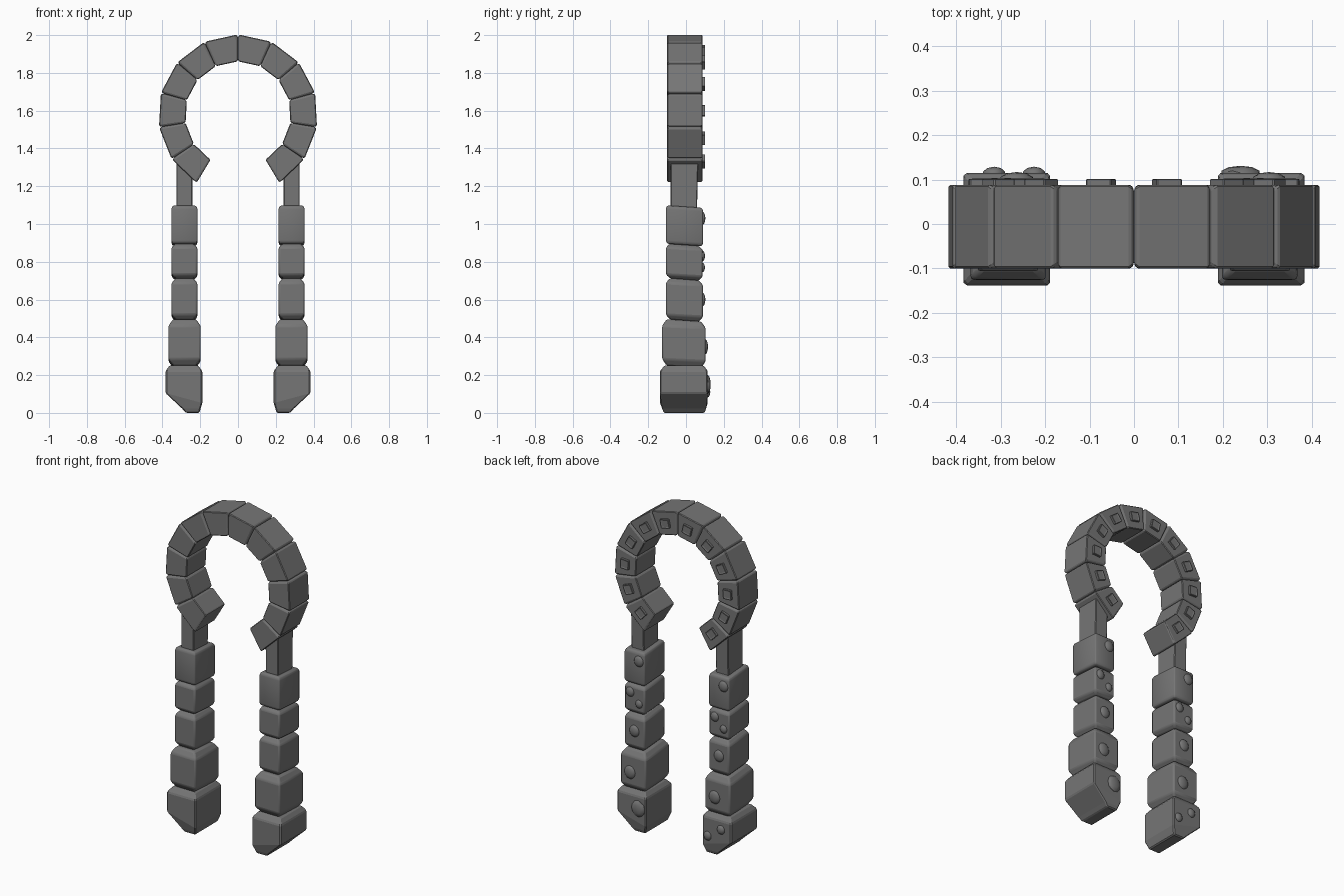
import bpy, bmesh, math
from mathutils import Matrix, Vector

cube = bpy.data.objects.get("Cube")
if cube:
    bpy.data.objects.remove(cube, do_unlink=True)

GREY = (0.18, 0.18, 0.18, 1)
stone = bpy.data.materials.new("grey_stone")
stone.use_nodes = True
stone.diffuse_color = GREY
stone.node_tree.nodes["Principled BSDF"].inputs["Base Color"].default_value = GREY


def finish(name, bm, bevel=0, segments=1):
    bmesh.ops.recalc_face_normals(bm, faces=bm.faces)
    mesh = bpy.data.meshes.new(name)
    bm.to_mesh(mesh)
    bm.free()
    mesh.materials.append(stone)
    ob = bpy.data.objects.new(name, mesh)
    bpy.context.collection.objects.link(ob)
    if bevel:
        mod = ob.modifiers.new("worn_edges", 'BEVEL')
        mod.width, mod.segments = bevel, segments
        mod.limit_method, mod.angle_limit = 'ANGLE', math.radians(25)
    return ob


def smooth(ob, degrees):
    bpy.ops.object.select_all(action='DESELECT')
    ob.select_set(True)
    bpy.context.view_layer.objects.active = ob
    bpy.ops.object.shade_smooth_by_angle(angle=math.radians(degrees))


def loft(name, rings, bevel=0, segments=1):
    """Skin a stack of four-cornered rings and cap both ends."""
    bm = bmesh.new()
    loops = [[bm.verts.new(p) for p in ring] for ring in rings]
    for low, high in zip(loops, loops[1:]):
        for i in range(4):
            j = (i + 1) % 4
            bm.faces.new((low[i], low[j], high[j], high[i]))
    bm.faces.new(loops[0])
    bm.faces.new(loops[-1])
    return finish(name, bm, bevel, segments)


def rect(side, x0, x1, y0, y1, z):
    return [(side * x, y, z) for x, y in ((x0, y0), (x1, y0), (x1, y1), (x0, y1))]


# Arch: wedge blocks around a ring
CENTRE, INNER, OUTER = 1.58, 0.28, 0.422
STEP = math.radians(24.8)
FRONT, BACK = -0.10, 0.088


def polar(side, r, a, y):
    return (side * r * math.sin(a), y, CENTRE + r * math.cos(a))


def arch_block(side, n):
    a0, a1, chamfer = n * STEP, (n + 1) * STEP, 0.02

    def ring(a, inset):
        r0, r1 = INNER + inset, OUTER - inset
        return [polar(side, r0, a, FRONT + inset), polar(side, r1, a, FRONT + inset),
                polar(side, r1, a, BACK - inset), polar(side, r0, a, BACK - inset)]

    rings = [ring(a0, 0.011), ring(a0 + chamfer, 0),
             ring(a1 - chamfer, 0), ring(a1, 0.005 if n == 5 else 0.011)]
    return loft("arch_block", rings, 0.004)


def arch_stud(side, n):
    """Square plate with a recessed centre on the back of a block."""
    bm = bmesh.new()
    bmesh.ops.create_cube(bm, size=1)
    bmesh.ops.scale(bm, vec=(0.058, 0.030, 0.054), verts=bm.verts)
    back = [f for f in bm.faces if f.normal.y > 0.9]
    bmesh.ops.inset_region(bm, faces=back, thickness=0.009)
    bmesh.ops.translate(bm, vec=(0, -0.005, 0), verts=back[0].verts)
    a = (n + 0.5) * STEP
    place = (Matrix.Translation(polar(side, 0.345, a, BACK))
             @ Matrix.Rotation(side * a, 4, 'Y'))
    bmesh.ops.transform(bm, matrix=place, verts=bm.verts)
    return finish("arch_stud", bm, 0.003)


# Leg blocks: x0, x1, y0, y1, z0, z1, end taper, taper height
LEG = {
    "upper_leg_block": (0.215, 0.352, -0.106, 0.090, 0.895, 1.098, 0.008, 0.012),
    "middle_leg_block": (0.215, 0.352, -0.106, 0.088, 0.712, 0.897, 0.022, 0.020),
    "lower_leg_block": (0.215, 0.352, -0.106, 0.090, 0.494, 0.714, 0.022, 0.025),
    "ankle_block": (0.198, 0.368, -0.126, 0.104, 0.250, 0.496, 0.024, 0.034),
}


def leg_block(side, name):
    x0, x1, y0, y1, z0, z1, t, h = LEG[name]
    inner = (x0 + t, x1 - t, y0 + t, y1 - t)
    rings = [rect(side, *inner, z0), rect(side, x0, x1, y0, y1, z0 + h),
             rect(side, x0, x1, y0, y1, z1 - h), rect(side, *inner, z1)]
    # the back edge sits slightly lower than the front
    rings = [[(x, y, z - (0.012 if y > 0 else 0)) for x, y, z in r] for r in rings]
    smooth(loft(name, rings, 0.009, 2), 35)


def foot(side):
    x0, x1, y0, y1 = 0.189, 0.384, -0.138, 0.115
    base = [(side * x, y, 0.052 if x == x0 else 0.105)
            for x, y in ((x0, y0), (x1, y0), (x1, y1), (x0, y1))]
    rings = [rect(side, 0.205, 0.275, -0.118, 0.098, 0.0),
             rect(side, 0.198, 0.295, -0.126, 0.106, 0.022),
             base, rect(side, x0, x1, y0, y1, 0.222),
             rect(side, 0.212, 0.361, -0.112, 0.092, 0.252)]
    loft("foot_block", rings, 0.006)


def bump(x, z, y, size):
    """Flattened worn lump on the back of a leg."""
    bm = bmesh.new()
    bmesh.ops.create_icosphere(bm, subdivisions=2, radius=1)
    bmesh.ops.scale(bm, vec=(size, 0.016, size * 1.1), verts=bm.verts)
    bmesh.ops.translate(bm, vec=Vector((x, y, z)), verts=bm.verts)
    smooth(finish("worn_bump", bm), 40)


for side in (-1, 1):
    for n in range(6):
        arch_block(side, n)
        arch_stud(side, n)
    loft("neck_post", [rect(side, 0.242, 0.326, -0.082, 0.058, 1.07),
                       rect(side, 0.240, 0.326, -0.082, 0.066, 1.37)], 0.004)
    for name in LEG:
        leg_block(side, name)
    foot(side)
    # worn lumps: offset from leg centre, height, back depth, size
    for dx, z, y, size in ((-0.03, 1.03, 0.087, 0.032), (0.03, 0.83, 0.085, 0.028),
                           (-0.03, 0.77, 0.085, 0.024), (0, 0.60, 0.087, 0.034),
                           (0.02, 0.35, 0.101, 0.038)):
        bump(side * 0.284 + dx, z, y, size)

# Foot lumps differ between the two feet
bump(-0.315, 0.17, 0.113, 0.026)
bump(-0.225, 0.11, 0.113, 0.026)
bump(0.24, 0.15, 0.115, 0.045)
